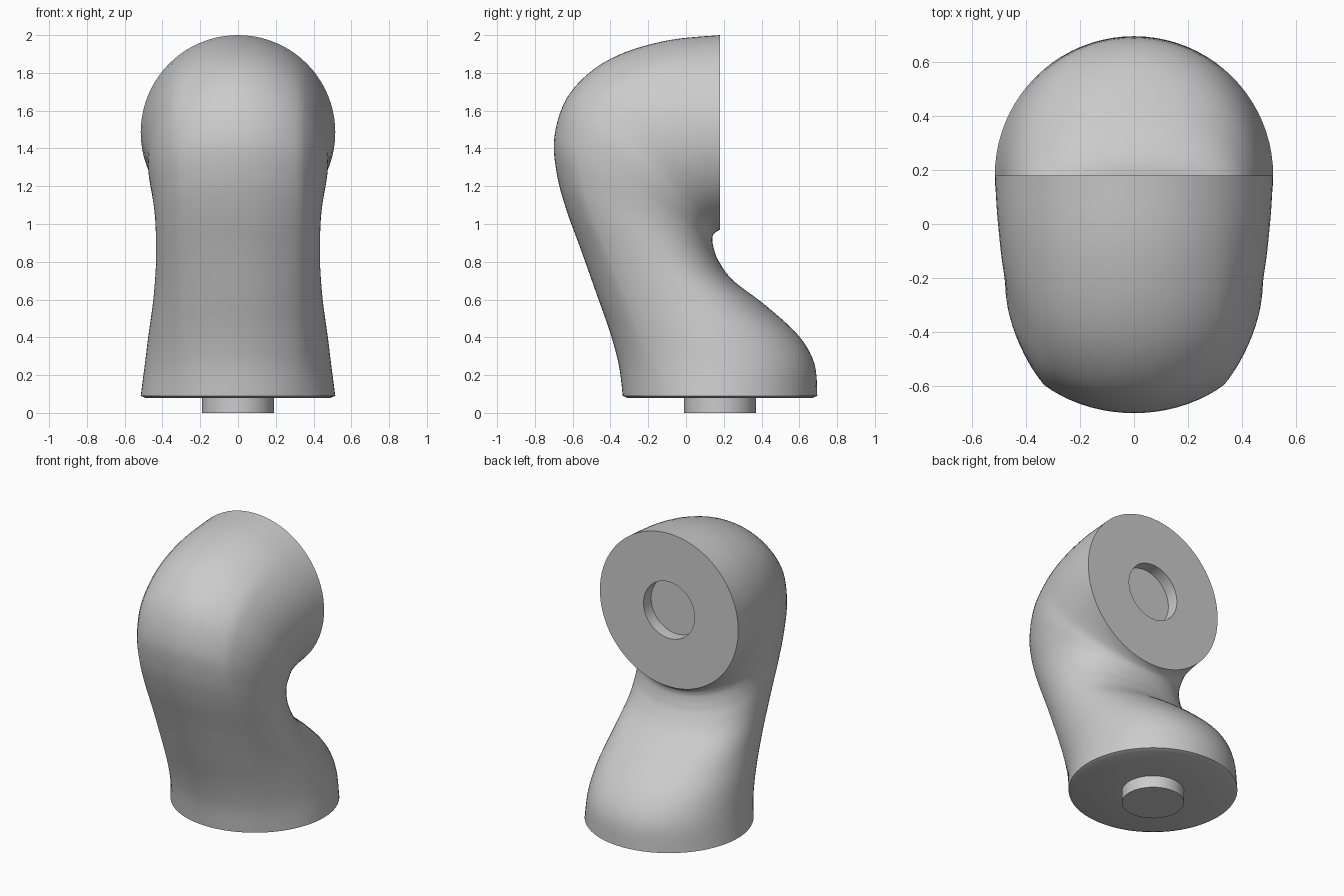
import bpy, bmesh, math
from mathutils import Vector

if "Cube" in bpy.data.objects:
    bpy.data.objects.remove(bpy.data.objects["Cube"])

R, N, SUB = 0.515, 80, 5
CREASE = math.radians(40)

# Stations along the bend: outer (y, z), inner (y, z), waist amount
STATIONS = [
    (-.335, .09, .695, .09, 0), (-.355, .25, .680, .26, .26),
    (-.400, .42, .595, .41, .5), (-.470, .62, .420, .57, .8),
    (-.555, .86, .250, .70, .97), (-.635, 1.08, .175, .80, .97),
    (-.685, 1.27, .150, .86, .9), (-.697, 1.46, .140, .905, .72),
    (-.635, 1.66, .140, .925, .5), (-.500, 1.81, .143, .94, .42),
    (-.320, 1.91, .150, .95, .25), (-.080, 1.975, .162, .96, .1),
    (.180, 2.0, .180, .97, 0)]


def spline(a, b, c, d, t):
    return [.5 * (2 * q + (r - p) * t + (2 * p - 5 * q + 4 * r - s) * t * t
                  + (3 * q - p - 3 * r + s) * t ** 3)
            for p, q, r, s in zip(a, b, c, d)]


def section_point(t, depth, waist):
    """Half-width and depth at angle t (0 = outer side, pi = inner side)."""
    x, d = R * math.sin(t), R * (1 - math.cos(t))
    if t <= CREASE:
        return x, d
    d0 = R * (1 - math.cos(CREASE))
    d = d0 + (d - d0) * (depth - d0) / (2 * R - d0)
    s = (t - CREASE) / (math.pi - CREASE)
    w = ((1 - s) ** 3, 3 * s * (1 - s) ** 2, 3 * s * s * (1 - s), s ** 3)
    bx = sum(a * b for a, b in zip(w, (R * math.sin(CREASE), .5, .5, 0)))
    bd = sum(a * b for a, b in zip(w, (d0, .42 * depth, depth, depth)))
    return x + (bx - x) * waist, d + (bd - d) * waist


def body_ring(st):
    oy, oz, iy, iz, waist = st
    outer, axis = Vector((0, oy, oz)), Vector((0, iy - oy, iz - oz))
    depth = axis.length
    axis.normalize()
    pts = []
    for i in range(N):
        a = 2 * math.pi * i / N
        x, d = section_point(min(a, 2 * math.pi - a), depth, max(0, waist))
        p = outer + axis * d
        p.x = x if a <= math.pi else -x
        pts.append(p)
    return pts


def disc_ring(center, radius, start):
    """Circle whose first point lies in direction start."""
    return [Vector(center) + Vector((math.sin(a), 0, 0)) * radius
            + Vector(start) * radius * math.cos(a)
            for a in (2 * math.pi * i / N for i in range(N))]


# Locating peg and bottom rim
rings = [disc_ring((0, .18, z), r, (0, -1, 0))
         for z, r in ((0, .19), (.08, .19), (.08, .49))]

# Curved body
n = len(STATIONS)
for k in range(n - 1):
    quad = [STATIONS[min(max(k + o, 0), n - 1)] for o in (-1, 0, 1, 2)]
    for j in range(SUB):
        rings.append(body_ring(spline(*quad, j / SUB)))
rings.append(body_ring(STATIONS[-1]))

# Joint face with round socket
rings += [disc_ring((0, y, 1.485), .19, (0, 0, 1)) for y in (.18, .10)]

bm = bmesh.new()
loops = [[bm.verts.new(p) for p in ring] for ring in rings]
for a, b in zip(loops, loops[1:]):
    for i in range(N):
        j = (i + 1) % N
        bm.faces.new((a[i], a[j], b[j], b[i]))
bm.faces.new(loops[0])
bm.faces.new(loops[-1])
bmesh.ops.recalc_face_normals(bm, faces=bm.faces)
mesh = bpy.data.meshes.new("elbow_link")
bm.to_mesh(mesh)
bm.free()

link = bpy.data.objects.new("elbow_link", mesh)
bpy.context.collection.objects.link(link)
bpy.context.view_layer.objects.active = link
link.select_set(True)
bpy.ops.object.shade_smooth_by_angle(angle=math.radians(35))
